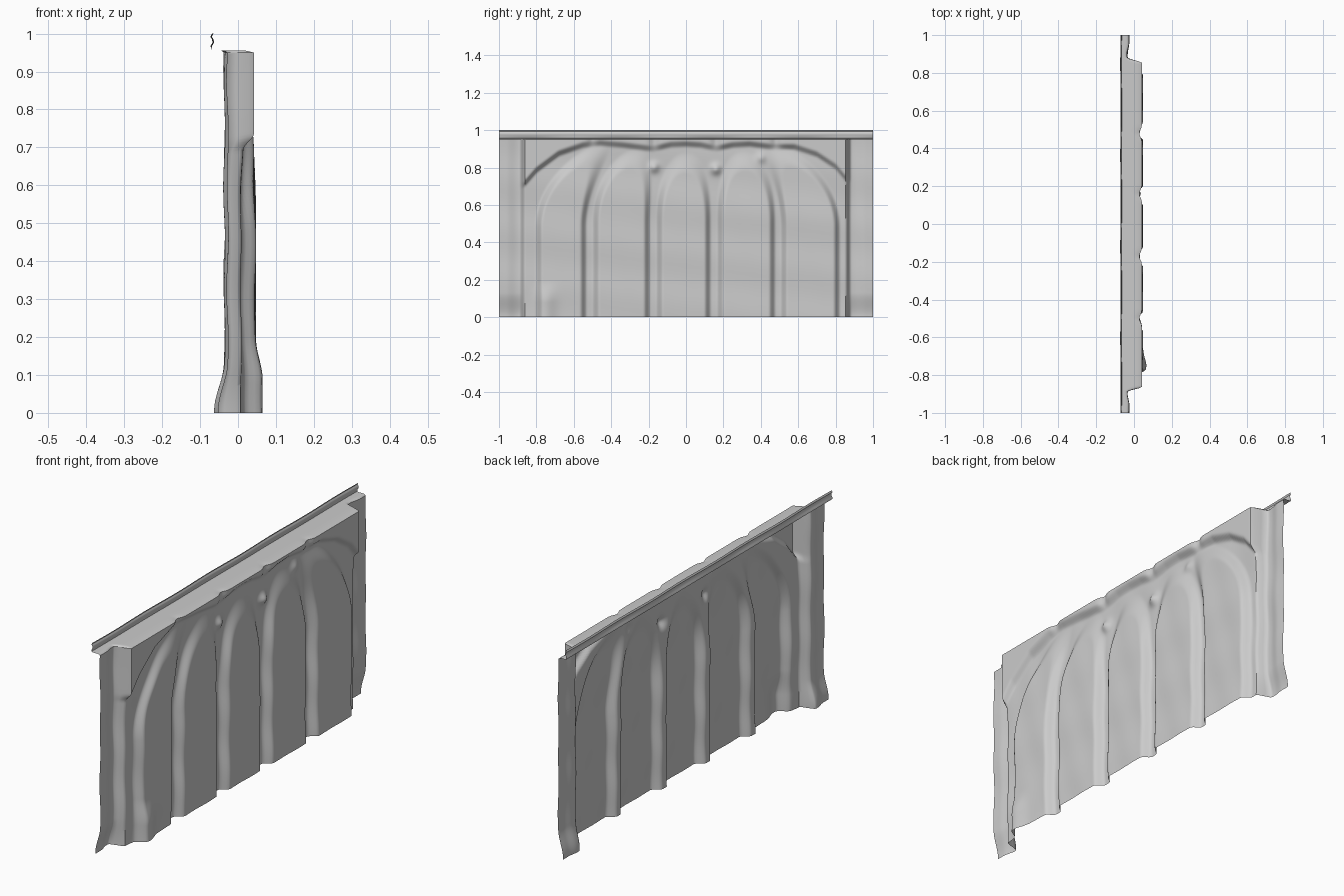
import bpy, bmesh, math

if "Cube" in bpy.data.objects:
    bpy.data.objects.remove(bpy.data.objects["Cube"])

TOP = 0.95
# raised panels: left y, right y, spring height, crown height, sideways lean of the crown
PANELS = [(-0.79, -0.545, 0.48, 0.86, 0.16), (-0.485, -0.205, 0.50, 0.84, 0.06),
          (-0.145, 0.12, 0.50, 0.82, 0.01), (0.18, 0.465, 0.50, 0.83, -0.01),
          (0.52, 0.81, 0.48, 0.86, -0.14)]
# lower edge of the scalloped cornice (y, z)
CORNICE = [(-0.87, 0.72), (-0.80, 0.80), (-0.68, 0.89), (-0.55, 0.935), (-0.46, 0.945),
           (-0.34, 0.935), (-0.18, 0.915), (-0.08, 0.937), (0.0, 0.94), (0.08, 0.935),
           (0.16, 0.917), (0.25, 0.935), (0.34, 0.94), (0.46, 0.925), (0.58, 0.925),
           (0.70, 0.885), (0.80, 0.82), (0.86, 0.75)]
BOSSES = [(-0.17, 0.80, 0.02), (0.16, 0.79, 0.022), (0.40, 0.85, 0.012)]


def step(a, b, v):
    t = min(1, max(0, (v - a) / (b - a)))
    return t * t * (3 - 2 * t)


def bump(v, c, w):
    return math.exp(-((v - c) / w) ** 2)


def cornice_z(y):
    for (a, za), (b, zb) in zip(CORNICE, CORNICE[1:]):
        if y <= b:
            return za + (zb - za) * min(1, max(0, (y - a) / (b - a)))
    return CORNICE[-1][1]


def panel_distance(y, z):
    """Approximate signed distance to the closest panel outline, negative inside."""
    best = 1
    for l, r, spring, crown, lean in PANELS:
        t = max(0, (z - spring) / (crown - spring))
        c = (l + r) / 2 + lean * min(t, 1.2) ** 2
        half = (r - l) / 2
        q = ((abs(y - c) / half) ** 2.2 + t ** 2.2) ** (1 / 2.2)
        best = min(best, (q - 1) * half)
    return best


def relief(y, z):
    """Depth of the wall face at a point."""
    wobble = 0.002 * math.sin(23 * z + 3 * y) + 0.001 * math.sin(37 * y + 11 * z)
    foot = 1 - step(0.0, 0.13, z)
    side = -0.036 + 0.009 * step(0.9, 0.96, abs(y)) - 0.025 * foot + wobble
    # raised arched panels with narrow grooves between them
    d = panel_distance(y, z)
    high = step(0.5, 0.85, z)
    groove = 0.008 + 0.006 * high
    raised = 0.045 - 0.010 * high
    face = groove + (raised - groove) * (1 - step(-0.022, 0.016 + 0.01 * high, d)) + wobble
    face += 0.022 * bump(y, -0.75, 0.055) * (1 - step(0.08, 0.2, z))
    # scalloped cornice with shallow notches at the dips
    notch = sum(bump(y, c, 0.025) for c in (-0.5, -0.17, 0.16, 0.48))
    edge = cornice_z(y)
    k = step(edge - 0.035, edge + 0.006, z)
    face += (0.042 - 0.014 * notch - face) * k
    for by, bz, h in BOSSES:
        face += h * math.exp(-((y - by) ** 2 + (z - bz) ** 2) / 0.0007)
    panel = step(-0.888, -0.862, y) * step(-0.882, -0.852, -y)
    return side + (face - side) * panel


def sheet(name, rows, point, ny=260):
    """Open sheet swept along y; point(y, row) gives its x and z."""
    bm = bmesh.new()
    grid = []
    for row in rows:
        line = []
        for j in range(ny + 1):
            y = -1 + 2 * j / ny
            x, z = point(y, row)
            line.append(bm.verts.new((x, y, z)))
        grid.append(line)
    for a, b in zip(grid, grid[1:]):
        for j in range(ny):
            bm.faces.new((a[j], a[j + 1], b[j + 1], b[j]))
    mesh = bpy.data.meshes.new(name)
    bm.to_mesh(mesh)
    bm.free()
    ob = bpy.data.objects.new(name, mesh)
    bpy.context.collection.objects.link(ob)
    bpy.ops.object.select_all(action='DESELECT')
    ob.select_set(True)
    bpy.context.view_layer.objects.active = ob
    bpy.ops.object.shade_smooth_by_angle(angle=math.radians(50))


# panelled wall face
sheet("panelled_wall", [TOP * i / 120 for i in range(121)], lambda y, z: (relief(y, z), z))


# ledge running back from the top of the wall
def ledge(y, t):
    x0 = relief(y, TOP)
    return x0 + (-0.066 - x0) * t, TOP + 0.006 * math.sin(min(1, t * 3) * math.pi / 2)


sheet("top_ledge", [0, 0.05, 0.12, 0.2, 0.33, 0.6, 1], ledge)

# thin, slightly wavy upright lip behind the ledge
LIP = [(-0.066, 0.956), (-0.071, 0.959), (-0.070, 0.968), (-0.065, 0.977),
       (-0.067, 0.986), (-0.071, 0.992), (-0.067, 1.0)]
sheet("back_lip", LIP,
      lambda y, p: (p[0] + 0.002 * math.sin(13 * y) * step(0.956, 0.965, p[1]), p[1]))
